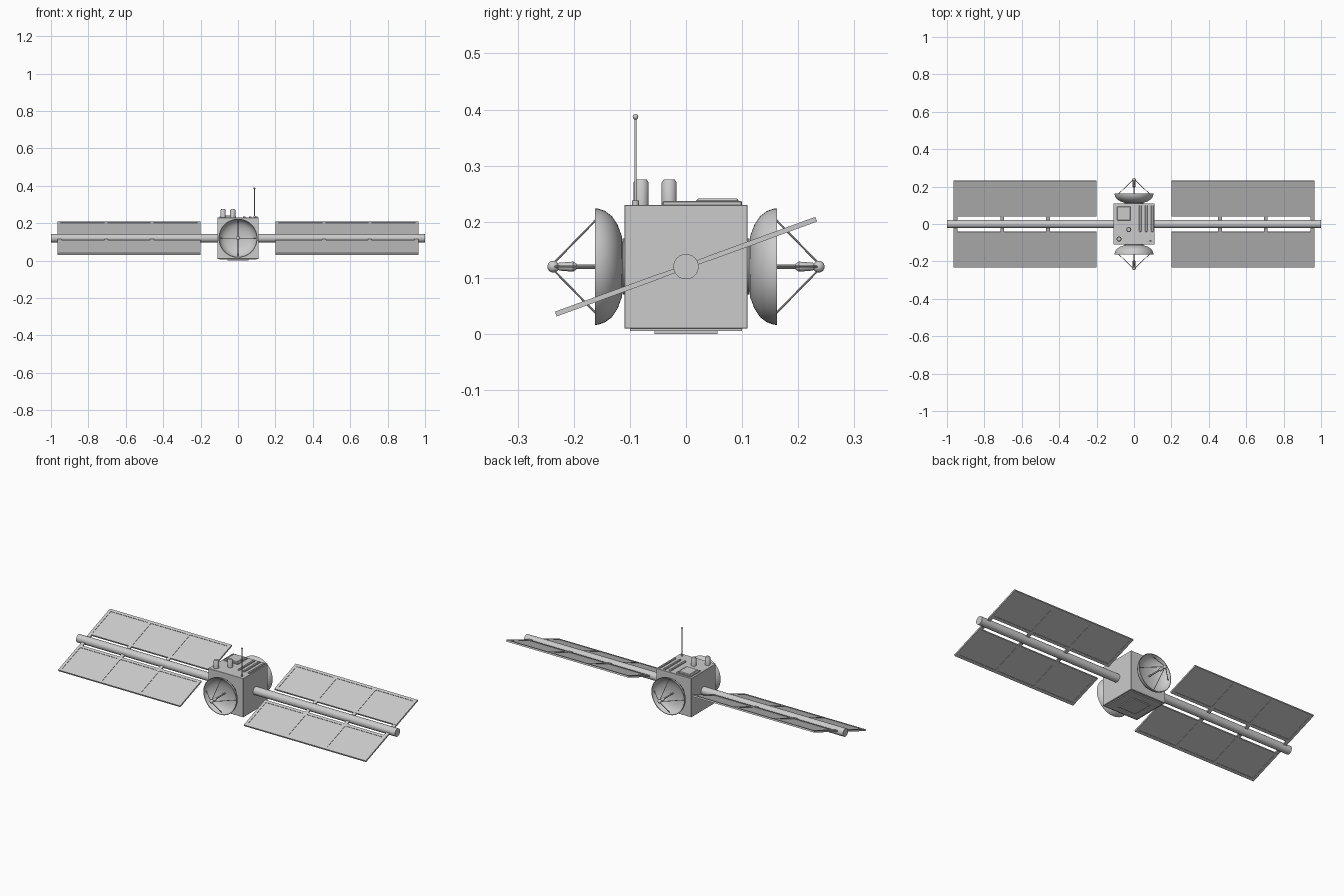
import bpy, math
from mathutils import Vector, Matrix

if "Cube" in bpy.data.objects:
    bpy.data.objects.remove(bpy.data.objects["Cube"])

ZC = 0.12                      # height of the boom and dish axis
TILT = math.radians(20)        # solar wing tilt


def box(name, x, y, z, bevel=0.0):
    bpy.ops.mesh.primitive_cube_add(size=1)
    o = bpy.context.object
    o.name = name
    o.data.transform(Matrix.Translation(((x[0] + x[1]) / 2, (y[0] + y[1]) / 2, (z[0] + z[1]) / 2))
                     @ Matrix.Diagonal((abs(x[1] - x[0]), abs(y[1] - y[0]), abs(z[1] - z[0]), 1)))
    if bevel:
        m = o.modifiers.new("bevel", 'BEVEL')
        m.width = bevel
        m.segments = 1
    return o


def smooth():
    bpy.ops.object.shade_smooth_by_angle(angle=math.radians(35))


def rod(name, a, b, r, sides=24):
    a, b = Vector(a), Vector(b)
    d = b - a
    bpy.ops.mesh.primitive_cylinder_add(vertices=sides, radius=r, depth=d.length)
    o = bpy.context.object
    o.name = name
    o.matrix_world = Matrix.Translation((a + b) / 2) @ d.to_track_quat('Z', 'Y').to_matrix().to_4x4()
    smooth()
    return o


def ball(name, p, r):
    bpy.ops.mesh.primitive_uv_sphere_add(segments=20, ring_count=12, radius=r, location=p)
    bpy.context.object.name = name
    smooth()


def lathe(name, profile, matrix, n=48):
    # profile of (radius, height) points spun round local z
    verts = [(r * math.cos(2 * math.pi * i / n), r * math.sin(2 * math.pi * i / n), h)
             for r, h in profile for i in range(n)]
    faces = [(k * n + i, k * n + (i + 1) % n, (k + 1) * n + (i + 1) % n, (k + 1) * n + i)
             for k in range(len(profile) - 1) for i in range(n)]
    faces += [tuple(reversed(range(n))), tuple(range((len(profile) - 1) * n, len(profile) * n))]
    me = bpy.data.meshes.new(name)
    me.from_pydata(verts, [], faces)
    o = bpy.data.objects.new(name, me)
    bpy.context.collection.objects.link(o)
    o.matrix_world = matrix
    bpy.ops.object.select_all(action='DESELECT')
    o.select_set(True)
    bpy.context.view_layer.objects.active = o
    smooth()
    return o


# body with stepped bottom plates
box("body", (-0.11, 0.11), (-0.11, 0.11), (0.01, 0.23), 0.001)
box("bottom_plate", (-0.10, 0.10), (-0.10, 0.10), (0.005, 0.012))
box("bottom_hatch", (-0.056, 0.056), (-0.056, 0.056), (0.0, 0.007))

# roof equipment
box("roof_hatch", (-0.098, -0.01), (0.012, 0.10), (0.228, 0.236))
box("roof_hatch_lid", (-0.09, -0.018), (0.018, 0.094), (0.234, 0.241), 0.003)
for x in (0.033, 0.065, 0.097):
    box("roof_rib", (x - 0.006, x + 0.006), (-0.042, 0.10), (0.228, 0.237), 0.002)
for x, y in ((-0.08, -0.08), (-0.028, -0.03)):
    lathe("roof_canister", [(0.0135, 0.228), (0.0135, 0.270), (0.010, 0.275)],
          Matrix.Translation((x, y, 0)), 24)
rod("antenna_base", (0.088, -0.09, 0.228), (0.088, -0.09, 0.238), 0.006)
rod("antenna_mast", (0.088, -0.09, 0.23), (0.088, -0.09, 0.388), 0.0022, 12)
ball("antenna_tip", (0.088, -0.09, 0.387), 0.005)

# dishes front and back, with feed and four struts
bowl = [(0.03, 0.110), (0.055, 0.1145), (0.075, 0.122), (0.09, 0.132), (0.099, 0.144),
        (0.103, 0.155), (0.104, 0.162), (0.101, 0.162), (0.098, 0.152), (0.091, 0.140),
        (0.078, 0.129), (0.06, 0.121), (0.035, 0.116), (0.003, 0.114)]
for s in (-1, 1):
    M = Matrix.Translation((0, 0, ZC)) @ Matrix.Rotation(-s * math.pi / 2, 4, 'X')
    lathe("dish", bowl, M)
    rod("dish_mount", (0, s * 0.108, ZC), (0, s * 0.1125, ZC), 0.05, 48)
    rod("feed_rod", (0, s * 0.112, ZC), (0, s * 0.235, ZC), 0.004, 16)
    lathe("feed_horn", [(0.005, 0.195), (0.009, 0.201), (0.007, 0.226), (0.004, 0.230)], M, 20)
    ball("feed_ball", (0, s * 0.2365, ZC), 0.0105)
    for k in range(4):
        c, d = math.cos(k * math.pi / 2), math.sin(k * math.pi / 2)
        rod("feed_strut", (0.096 * c, s * 0.148, ZC + 0.096 * d),
            (0.006 * c, s * 0.236, ZC + 0.006 * d), 0.0018, 8)

# boom through the body
rod("boom", (-1, 0, ZC), (1, 0, ZC), 0.0225, 32)

# solar wings: recessed panel sheets, frames and tabs to the boom
W = Matrix.Translation((0, 0, ZC)) @ Matrix.Rotation(TILT, 4, 'X')
X0, X1, V0, V1 = 0.2, 0.965, 0.044, 0.247
F, T = 0.016, 0.0045
for sx in (-1, 1):
    for sy in (-1, 1):
        def part(name, x0, x1, v0, v1, t):
            box(name, (sx * x0, sx * x1), (sy * v0, sy * v1), (-t, t)).matrix_world = W
        part("solar_panel", X0 + 0.004, X1 - 0.004, V0 + 0.004, V1 - 0.004, 0.0025)
        part("panel_inner_rail", X0, X1, V0, V0 + F, T)
        part("panel_outer_rail", X0, X1, V1 - F, V1, T)
        for x in (X0, 0.452, 0.697, X1 - F):
            part("panel_crossbar", x, x + F, V0 + F, V1 - F, T)
        for x in (0.45, 0.695, 0.945):
            part("panel_tab", x, x + 0.02, 0.012, V0 + 0.002, T - 0.0005)
